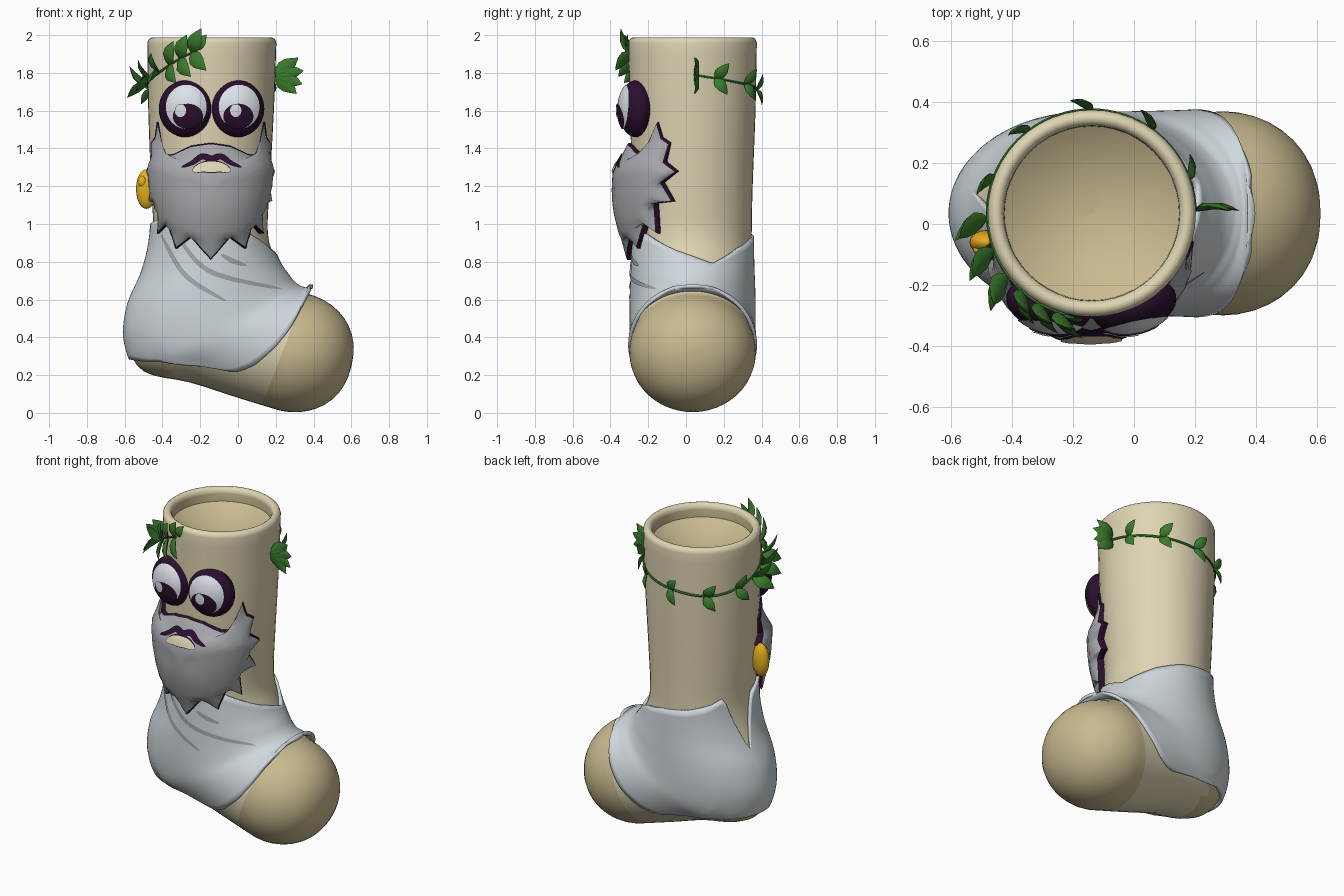
import bpy, bmesh
from math import sin, cos, pi, radians, sqrt
from mathutils import Vector, Matrix
from mathutils.bvhtree import BVHTree

if "Cube" in bpy.data.objects:
    bpy.data.objects.remove(bpy.data.objects["Cube"])


def material(name, code):
    lin = [((int(code[i:i + 2], 16) / 255 + 0.055) / 1.055) ** 2.4 for i in (0, 2, 4)]
    m = bpy.data.materials.new(name)
    m.use_nodes = True
    m.diffuse_color = (*lin, 1)
    m.node_tree.nodes["Principled BSDF"].inputs["Base Color"].default_value = (*lin, 1)
    return m


CREAM = material("cream knit", "DFD5B3")
TAN = material("tan knit", "C9BB90")
CLOTH = material("pale cloth", "D0D8DD")
FOLD = material("fold grey", "A0A6AA")
GREY = material("beard grey", "A6A8AC")
PLUM = material("dark plum", "2A0F2E")
WHITE = material("eye white", "E6EBF0")
GREEN = material("leaf green", "3B7A2C")
GOLD = material("gold", "E6AE1E")


# ---- helpers ----
def spline(pts, t):
    """Smooth curve through tuples, t counted in points."""
    n = len(pts) - 1
    i = max(0, min(int(t), n - 1))
    f = t - i
    a, b, c, d = (pts[max(0, min(n, j))] for j in (i - 1, i, i + 1, i + 2))
    return [0.5 * (2 * q + (r - p) * f + (2 * p - 5 * q + 4 * r - s) * f * f
                   + (3 * q - p - 3 * r + s) * f ** 3) for p, q, r, s in zip(a, b, c, d)]


def linear(table, x):
    for (a, p), (b, q) in zip(table, table[1:]):
        if x <= b:
            return p + (q - p) * (x - a) / (b - a)
    return table[-1][1]


def add_grid(bm, rows, wrap=False, rule=None):
    vs = [[bm.verts.new(p) for p in r] for r in rows]
    n = len(rows[0])
    for i in range(len(rows) - 1):
        for j in range(n if wrap else n - 1):
            k = (j + 1) % n
            f = bm.faces.new((vs[i][j], vs[i][k], vs[i + 1][k], vs[i + 1][j]))
            if rule:
                f.material_index = rule(i, f.calc_center_median())


def finish(name, bm, mats, angle=40, weld=True):
    if weld:
        bmesh.ops.remove_doubles(bm, verts=bm.verts, dist=0.0004)
        bmesh.ops.recalc_face_normals(bm, faces=bm.faces)
    me = bpy.data.meshes.new(name)
    bm.to_mesh(me)
    bm.free()
    ob = bpy.data.objects.new(name, me)
    bpy.context.collection.objects.link(ob)
    for m in mats:
        me.materials.append(m)
    bpy.ops.object.select_all(action="DESELECT")
    ob.select_set(True)
    bpy.context.view_layer.objects.active = ob
    bpy.ops.object.shade_smooth_by_angle(angle=radians(angle))
    return ob


def tree(ob):
    return BVHTree.FromPolygons([v.co for v in ob.data.vertices],
                                [p.vertices for p in ob.data.polygons])


def patch(name, rows, mat, target, off):
    """Thin plate laid on the front of a target, from (x, z) rows."""
    def drop(x, z):
        hit = target.ray_cast(Vector((x, -3, z)), Vector((0, 1, 0)))[0]
        hit = hit or target.find_nearest(Vector((x, -0.3, z)))[0]
        return hit - Vector((0, off, 0))
    bm = bmesh.new()
    add_grid(bm, [[drop(*p) for p in r] for r in rows])
    bmesh.ops.remove_doubles(bm, verts=bm.verts, dist=0.0004)
    for f in bm.faces:
        f.normal_update()
        if f.normal.y > 0:
            f.normal_flip()
    return finish(name, bm, [mat], weld=False)


def ribbon(name, pts, width, mat, target, off, n=24):
    rows = []
    for i in range(n + 1):
        t = i / n * (len(pts) - 1)
        x, z = spline(pts, t)
        a, b = spline(pts, max(t - 0.05, 0)), spline(pts, min(t + 0.05, len(pts) - 1))
        d = Vector((b[0] - a[0], b[1] - a[1])).normalized()
        w = width / 2 * sqrt(sin(pi * i / n) + 0.001)
        rows.append([(x - d.y * w * s, z + d.x * w * s) for s in (-1, -0.5, 0, 0.5, 1)])
    return patch(name, rows, mat, target, off)


def disc(name, x, z, rx, rz, mat, target, off):
    rows = [[(x + rx * k / 6 * cos(a * pi / 16), z + rz * k / 6 * sin(a * pi / 16))
             for a in range(33)] for k in range(7)]
    return patch(name, rows, mat, target, off)


# ---- sock surface: rings (heel side x, z, instep side x, z, half depth) ----
RINGS = [(-.48, 1.957, .203, 1.957, .34), (-.475, 1.6, .19, 1.6, .333), (-.46, 1.2, .168, 1.2, .318),
         (-.45, .95, .158, .95, .313), (-.49, .76, .2, .81, .315), (-.57, .57, .25, .73, .32),
         (-.585, .38, .28, .69, .322), (-.5, .22, .31, .665, .322), (-.25, .16, .33, .655, .324),
         (0, .08, .35, .645, .328), (.222, .012, .362, .632, .335)]
CY = 0.035


def surf(u, th, off=0.0):
    lx, lz, rx, rz, h = spline(RINGS, min(u, 10))
    c = Vector(((lx + rx) / 2, CY, (lz + rz) / 2))
    a = Vector(((rx - lx) / 2, 0, (rz - lz) / 2))
    r = a.length
    n = a / r
    if u > 10:
        # rounded toe cap, a little fuller than a hemisphere
        phi = (u - 10) * pi / 2
        c += Vector((n.z, 0, -n.x)) * r * sin(phi)
        full = max(cos(phi), 0) ** .88
        r, h = r * full, h * full
    return c + n * (r + off) * cos(th) + Vector((0, h + off, 0)) * sin(th)


def u_at(z, th):
    lo, hi = 0, 6
    for _ in range(24):
        mid = (lo + hi) / 2
        lo, hi = (mid, hi) if surf(mid, th).z > z else (lo, mid)
    return lo


def circle(n):
    return [2 * pi * j / n for j in range(n)]


# ---- sock body with rolled rim and a bowl-shaped lining ----
bowl = [(1.815 + .09 * (k / .84) ** 2, max(k, .001)) for k in (0, .2, .4, .55, .7, .8, .84)]
roll = [(1.956 + .032 * sin(a), .922 - .078 * cos(a)) for a in (0, .4, .8, 1.2, 1.6, 2, 2.4, 2.8)]
rows = [[(-.1385 + .341 * k * cos(a), CY + .34 * k * sin(a), z) for a in circle(48)]
        for z, k in bowl + roll]
rim = len(rows)
us = [i / 4 for i in range(40)] + [10 + i / 10 for i in range(11)]
rows += [[surf(u, a) for a in circle(48)] for u in us]


def sock_rule(i, c):
    toe = i >= rim and us[min(i - rim, len(us) - 1)] > 9.4
    heel = c.x < -.36 and c.z < .4
    return int(i < len(bowl) or toe or heel)


bm = bmesh.new()
add_grid(bm, rows, True, sock_rule)
finish("sock_body", bm, [CREAM, TAN])

# ---- draped cloth around ankle and foot ----
TOP = [(0, .83), (18, .79), (48, .875), (75, .92), (110, .95), (135, .985), (148, 1.02), (168, .68),
       (188, 1.0), (215, 1.03), (230, 1.0), (310, .95), (345, .86), (360, .83)]
HEM = [(-1, 6.5), (-.75, 7.0), (-.68, 7.6), (-.6, 8.6), (-.4, 8.9), (0, 9.2), (.7, 9.6), (1, 10.05)]
rows = []
for i in range(29):
    t = i / 28
    row = []
    for a in circle(96):
        u0 = u_at(linear(TOP, a * 180 / pi), a)
        u1 = linear(HEM, cos(a))
        flare = 0.02 - .008 * sin(a) ** 2 + 0.035 * max(0, t - .8) / .2 * max(0, cos(a)) ** 2
        row.append(surf(u0 + (u1 - u0) * t, a, flare))
    rows.append(row)
bm = bmesh.new()
add_grid(bm, rows, True)
cloth = finish("draped_cloth", bm, [CLOTH])
cloth_tree = tree(cloth)
mod = cloth.modifiers.new("thickness", "SOLIDIFY")
mod.thickness, mod.offset = 0.02, -1

for pts in ([(-.41, .95), (-.28, .73), (-.06, .59)], [(-.33, .95), (-.15, .75), (.235, .655)],
            [(-.09, .84), (-.03, .805), (.045, .78)]):
    ribbon("cloth_fold", pts, .026, FOLD, cloth_tree, .005)

# ---- beard: jagged outline on the unrolled tube, smoothed as it bulges forward ----
HALF = [(0, 1.43), (.1, 1.415), (.2, 1.37), (.26, 1.365), (.29, 1.42), (.32, 1.54), (.345, 1.46),
        (.39, 1.43), (.365, 1.33), (.43, 1.28), (.35, 1.22), (.41, 1.12), (.31, 1.11), (.32, .95),
        (.24, 1.0), (.18, .87), (.1, .93), (0, .81)]
LOOP = HALF + [(-s, z) for s, z in HALF[-2:0:-1]]
LOOP = [((a[0] * (3 - k) + b[0] * k) / 3, (a[1] * (3 - k) + b[1] * k) / 3)
        for a, b in zip(LOOP, LOOP[1:] + LOOP[:1]) for k in range(3)]
MID = Vector((0, 1.17))


def smoothed(w):
    n = len(LOOP)
    return [sum((Vector(LOOP[(i + j) % n]) for j in range(-w, w + 1)), Vector((0, 0))) / (2 * w + 1)
            for i in range(n)]


def on_tube(p, off):
    th = p.x / .32 - pi / 2
    return surf(u_at(p.y, th), th, off)


rows = [[on_tube(p, 0) for p in smoothed(0)]]
for k, w in ((1, 0), (.97, 0), (.86, 3), (.76, 6), (.62, 9), (.45, 9), (.22, 9), (0, 9)):
    row = []
    for p in smoothed(w):
        q = MID + (p - MID) * k
        hang = .011 + .022 * min(1, max(0, (1.08 - q.y) / .12))
        bulge = .1 * sqrt(1 - k ** 2.3) * min(1, max(0, (1.47 - q.y) / .17))
        row.append(on_tube(q, max(hang, .011 + bulge)))
    rows.append(row)
bm = bmesh.new()
add_grid(bm, rows, True, lambda i, c: int(i < 2))
beard = finish("beard", bm, [GREY, PLUM], 60)
beard_tree = tree(beard)

# ---- mouth ----
LIP = [(-.24, 1.28), (-.19, 1.3), (-.14, 1.303), (-.09, 1.3), (-.04, 1.28)]
ribbon("moustache_line", [(-.3, 1.3), (-.24, 1.325), (-.19, 1.358), (-.14, 1.345), (-.09, 1.358),
                          (-.04, 1.325), (.02, 1.3)], .036, PLUM, beard_tree, .008)
ribbon("lip_outline", LIP, .066, PLUM, beard_tree, .005)
ribbon("lip", LIP, .055, CREAM, beard_tree, .009)

# ---- eyes ----
for x, turn, px, gx in ((-.28, -14, -.265, -.305), (0, 14, .002, -.012)):
    bm = bmesh.new()
    bmesh.ops.create_uvsphere(bm, u_segments=32, v_segments=20, radius=1)
    bmesh.ops.transform(bm, verts=bm.verts, matrix=Matrix.Translation((x, -.266, 1.61))
                        @ Matrix.Rotation(radians(turn), 4, "Z") @ Matrix.Diagonal((.142, .088, .15, 1)))
    socket = tree(finish("eye_socket", bm, [PLUM]))
    disc("eye_white", x + .006, 1.62, .108, .117, WHITE, socket, .006)
    disc("pupil", px, 1.57, .08, .067, PLUM, socket, .010)
    disc("eye_glint", gx, 1.6, .03, .034, WHITE, socket, .014)

# ---- earring ----
bm = bmesh.new()
for p, size in (((-.485, -.06, 1.185), (.055, .04, .105)), ((-.507, -.085, 1.225), (.022, .016, .03))):
    bmesh.ops.create_uvsphere(bm, u_segments=20, v_segments=12, radius=1,
                              matrix=Matrix.Translation(p) @ Matrix.Diagonal((*size, 1)))
finish("earring", bm, [GOLD])

# ---- leafy garland ----
VINE = [(-104, 1.92), (-125, 1.86), (-150, 1.79), (-185, 1.73), (-225, 1.69), (-270, 1.715),
        (-315, 1.75), (-359, 1.79)]


def vine(t):
    deg, z = spline(VINE, t)
    a = radians(deg)
    return surf(u_at(z, a), a, .001), Vector((cos(a), sin(a), 0))


def add_leaf(bm, base, d, n, size):
    d = d.normalized()
    side = d.cross(n).normalized()
    up = side.cross(d)
    rows = []
    for t in (0, .15, .35, .6, .82, 1):
        w = size * .28 * sin(pi * t ** .8) + .0008
        c = base + d * size * t + up * size * .12 * sin(pi * t)
        rows.append([c + side * w * cos(a) + up * w * .3 * sin(a) for a in circle(6)])
    add_grid(bm, rows, True)


bm = bmesh.new()
rows = []
for i in range(71):
    p, n = vine(i / 10)
    rows.append([p + n * .008 * cos(a) + Vector((0, 0, .008 * sin(a))) for a in circle(6)])
add_grid(bm, rows, True)
UP = Vector((0, 0, 1))
for t in (.3, .8, 1.3, 1.8, 2.3, 2.8, 3.4, 4.2, 5, 5.8, 6.5):
    p, n = vine(t)
    ahead = (vine(t - .1)[0] - p).normalized()
    out = .95 if 1.5 < t < 3 else .3
    for s in (1, -1):
        add_leaf(bm, p, ahead * .6 + UP * s * .75 + n * out, n, .15 if t < 3 else .11)
# leaf tufts at the two ends
p, n = vine(0)
add_leaf(bm, p, n.cross(UP) * -.6 + UP * .9, n, .1)
p, n = vine(7)
for rise in (-.9, -.35, .15, .75):
    add_leaf(bm, p, UP * rise + n, UP.cross(n), .15)
finish("leaf_garland", bm, [GREEN], 50)
